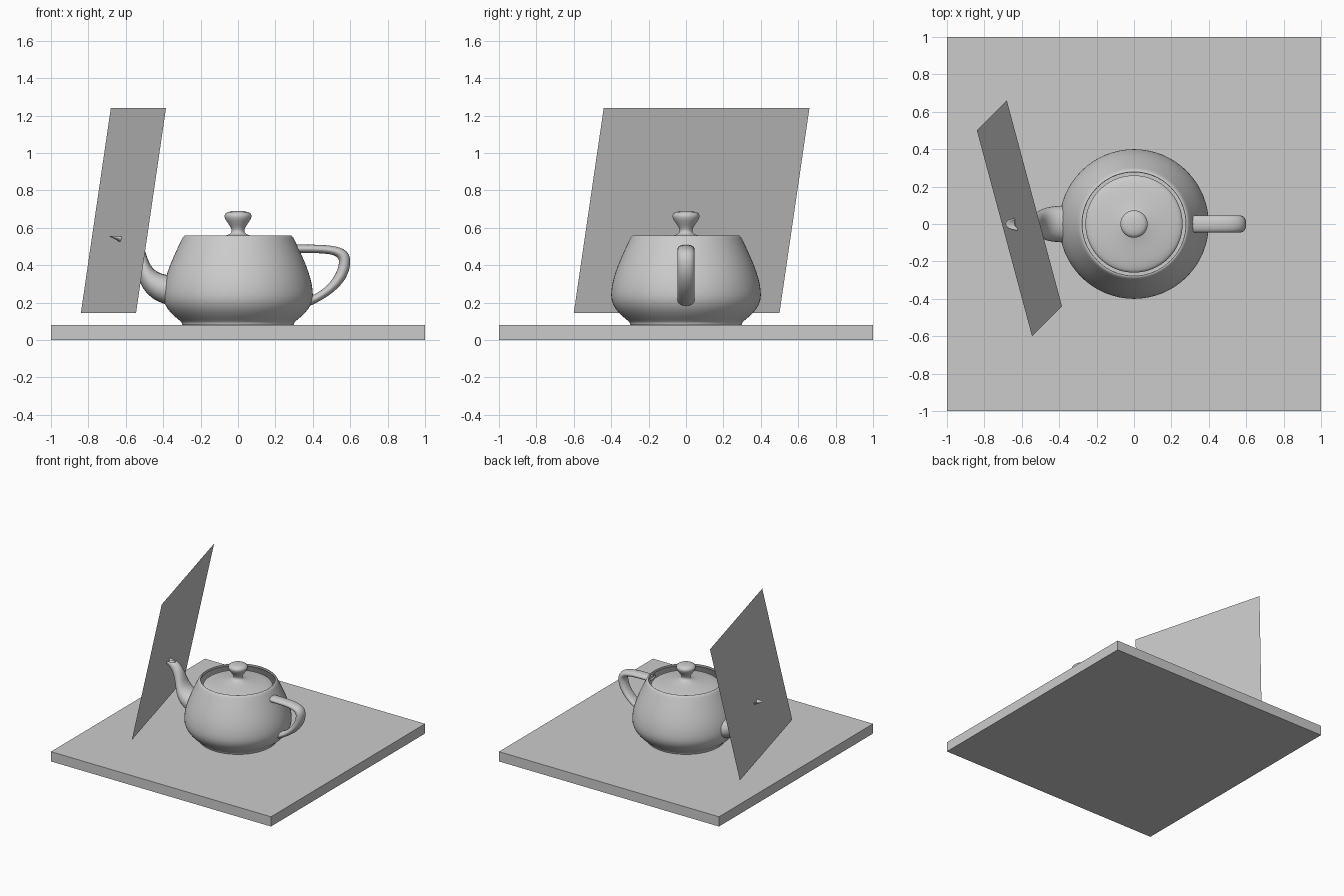
import bpy, bmesh, math
from mathutils import Vector
from mathutils.geometry import interpolate_bezier

cube = bpy.data.objects.get("Cube")
if cube:
    bpy.data.objects.remove(cube, do_unlink=True)

SCALE, LIFT = 0.2, 0.06   # pot units to scene units; the foot sinks into the slab

grey = bpy.data.materials.new("light grey")
grey.use_nodes = True
grey.diffuse_color = (0.6, 0.6, 0.6, 1)
grey.node_tree.nodes["Principled BSDF"].inputs["Base Color"].default_value = (0.6, 0.6, 0.6, 1)


def finish(name, bm, smooth=True, outward=True):
    bmesh.ops.remove_doubles(bm, verts=bm.verts, dist=0.0002)
    if outward:
        bmesh.ops.recalc_face_normals(bm, faces=bm.faces)
    mesh = bpy.data.meshes.new(name)
    bm.to_mesh(mesh)
    bm.free()
    mesh.materials.append(grey)
    for poly in mesh.polygons:
        poly.use_smooth = smooth
    obj = bpy.data.objects.new(name, mesh)
    bpy.context.collection.objects.link(obj)
    return obj


def bezier_path(points, steps=12):
    """Chained cubic curves through (x, z) control points."""
    ctrl = [Vector((x, 0, z)) for x, z in points]
    path = [ctrl[0]]
    for i in range(0, len(ctrl) - 1, 3):
        a, b, c, d = ctrl[i:i + 4]
        path += interpolate_bezier(a, b, c, d, steps + 1)[1:]
    return path


def place(p):
    return Vector((p.x * SCALE, p.y * SCALE, p.z * SCALE + LIFT))


def lathe(name, points):
    bm = bmesh.new()
    verts = [bm.verts.new(place(p)) for p in bezier_path(points)]
    edges = [bm.edges.new(pair) for pair in zip(verts, verts[1:])]
    bmesh.ops.spin(bm, geom=verts + edges, cent=(0, 0, 0), axis=(0, 0, 1),
                   angle=math.tau, steps=64, use_merge=True)
    return finish(name, bm)


def tube(name, side_a, side_b, widths, ring=24):
    """Oval tube between two edge curves; widths gives the half width along it."""
    path_a, path_b = bezier_path(side_a), bezier_path(side_b)
    path_w = bezier_path([(w, 0) for w in widths])
    bm = bmesh.new()
    rings = []
    for a, b, w in zip(path_a, path_b, path_w):
        loop = []
        for k in range(ring):
            s = 2 * k / ring
            side = 1 if s <= 1 else -1
            s = s if s <= 1 else 2 - s
            p = a.lerp(b, s * s * (3 - 2 * s))
            p.y = side * 3 * s * (1 - s) * w.x
            loop.append(bm.verts.new(place(p)))
        rings.append(loop)
    for low, high in zip(rings, rings[1:]):
        for k in range(ring):
            n = (k + 1) % ring
            bm.faces.new((low[k], low[n], high[n], high[k]))
    return finish(name, bm)


# Base slab
bm = bmesh.new()
bmesh.ops.create_cube(bm, size=1)
for v in bm.verts:
    v.co = (v.co.x * 2, v.co.y * 2, (v.co.z + 0.5) * 0.08)
finish("base_slab", bm, smooth=False)

# Leaning thin panel, pierced by the spout tip
bm = bmesh.new()
corner, rise, run = Vector((-0.84, 0.5, 0.145)), Vector((0.16, 0.16, 1.095)), Vector((0.295, -1.1, 0))
bm.faces.new([bm.verts.new(p) for p in (corner, corner + run, corner + run + rise, corner + rise)][::-1])
finish("leaning_panel", bm, smooth=False, outward=False)

# Pot body: rim, belly, foot and underside
lathe("pot_body", [(1.4, 2.4), (1.3375, 2.53), (1.4375, 2.53), (1.5, 2.4),
                   (1.75, 1.875), (2, 1.35), (2, 0.9),
                   (2, 0.45), (1.5, 0.225), (1.5, 0.15),
                   (1.5, 0.075), (1.425, 0), (0, 0)])

# Lid with knob
lathe("pot_lid", [(0, 3.15), (0.8, 3.15), (0, 2.7), (0.2, 2.55),
                  (0.4, 2.4), (1.3, 2.4), (1.3, 2.25)])

# Handle
tube("pot_handle",
     [(1.6, 2.025), (2.3, 2.025), (2.7, 2.025), (2.7, 1.8), (2.7, 1.575), (2.5, 1.125), (2, 0.9)],
     [(1.5, 2.25), (2.5, 2.25), (3, 2.25), (3, 1.8), (3, 1.35), (2.65, 0.94), (1.9, 0.6)],
     [0.3] * 7)

# Spout with turned-in lip
tube("pot_spout",
     [(-1.7, 1.425), (-2.6, 1.425), (-2.3, 2.1), (-2.7, 2.4), (-2.8, 2.475), (-2.9, 2.475), (-2.8, 2.4)],
     [(-1.7, 0.6), (-3.1, 0.825), (-2.4, 2.025), (-3.3, 2.4), (-3.525, 2.49), (-3.45, 2.51), (-3.2, 2.4)],
     [0.66, 0.66, 0.25, 0.25, 0.25, 0.15, 0.15])
